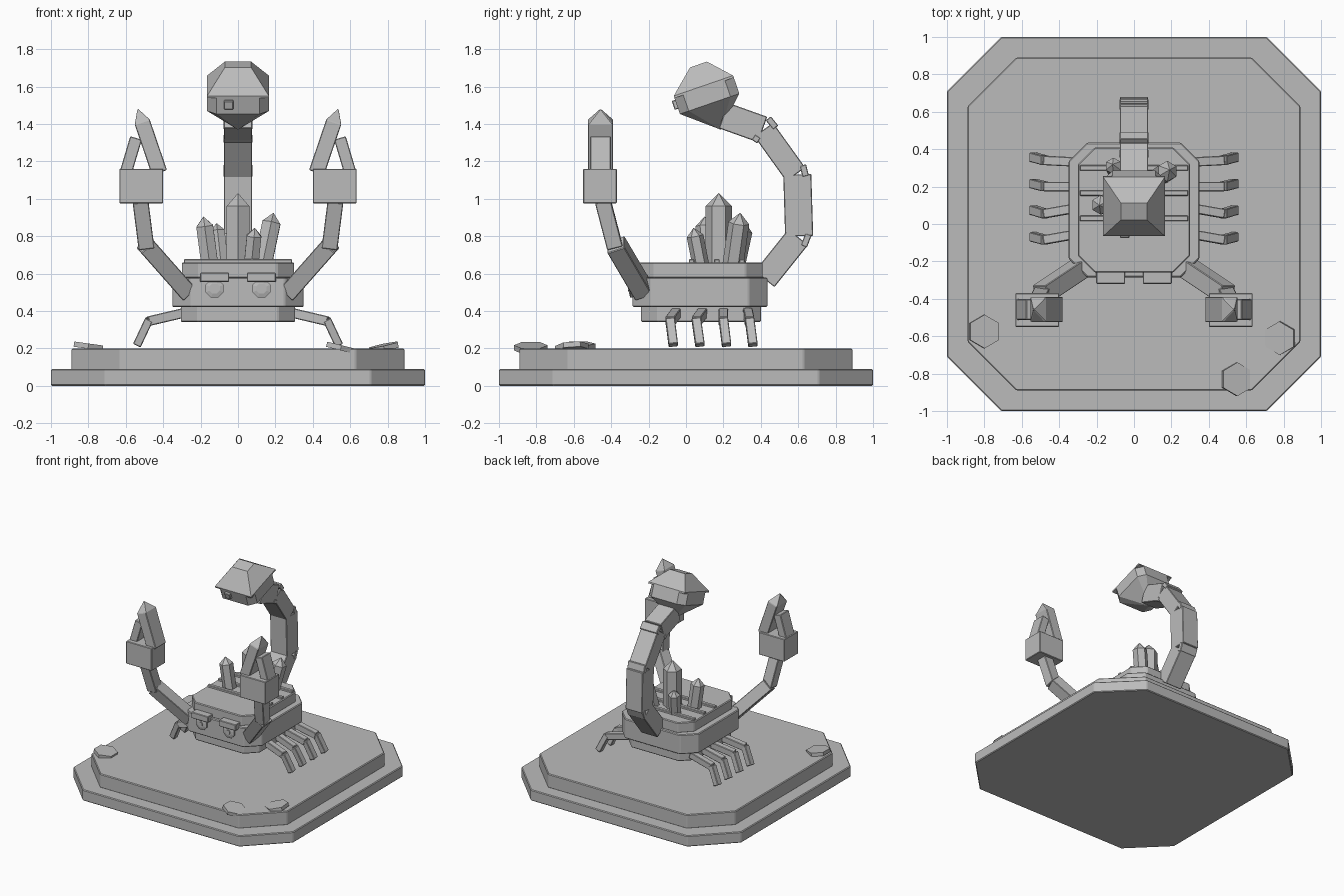
import bpy, bmesh, math
from mathutils import Vector, Matrix

cube = bpy.data.objects.get("Cube")
if cube:
    bpy.data.objects.remove(cube, do_unlink=True)

stone = bpy.data.materials.new("stone grey")
stone.use_nodes = True
GREY = (0.5, 0.5, 0.5, 1)
stone.diffuse_color = GREY
stone.node_tree.nodes["Principled BSDF"].inputs["Base Color"].default_value = GREY


def add(name, bm, matrix=None, bevel=0.0):
    """Turn a bmesh into a flat-shaded object, optionally with fine bevels."""
    bmesh.ops.recalc_face_normals(bm, faces=bm.faces)
    mesh = bpy.data.meshes.new(name)
    bm.to_mesh(mesh)
    bm.free()
    mesh.materials.append(stone)
    ob = bpy.data.objects.new(name, mesh)
    bpy.context.collection.objects.link(ob)
    if matrix:
        ob.matrix_world = matrix
    if bevel:
        mod = ob.modifiers.new("edge_bevel", "BEVEL")
        mod.width = bevel
        mod.segments = 1
    return ob


def loft(name, rings, matrix=None, bevel=0.0):
    """Skin closed rings of equal point count and cap both ends."""
    bm = bmesh.new()
    loops = [[bm.verts.new(p) for p in ring] for ring in rings]
    n = len(loops[0])
    for lo, hi in zip(loops, loops[1:]):
        for i in range(n):
            j = (i + 1) % n
            bm.faces.new((lo[i], lo[j], hi[j], hi[i]))
    bm.faces.new(loops[0][::-1])
    bm.faces.new(loops[-1])
    bmesh.ops.remove_doubles(bm, verts=bm.verts, dist=0.0005)
    return add(name, bm, matrix, bevel)


def chamfered(hx, hy, cut, z, cy=0.0):
    """Rectangle ring with cut corners."""
    a, b = hx - cut, hy - cut
    pts = [(a, -hy), (hx, -b), (hx, b), (a, hy), (-a, hy), (-hx, b), (-hx, -b), (-a, -hy)]
    return [(x, y + cy, z) for x, y in pts]


def slab(name, hx, y0, y1, cut, z0, z1):
    hy, cy = (y1 - y0) / 2, (y0 + y1) / 2
    return loft(name, [chamfered(hx, hy, cut, z, cy) for z in (z0, z1)], bevel=0.006)


def square(w, t, z):
    return [(-w / 2, -t / 2, z), (w / 2, -t / 2, z), (w / 2, t / 2, z), (-w / 2, t / 2, z)]


def box(name, lo, hi, bevel=0.004):
    lo, hi = Vector(lo), Vector(hi)
    size, mid = hi - lo, (lo + hi) / 2
    rings = [square(size.x, size.y, s * size.z / 2) for s in (-1, 1)]
    return loft(name, rings, Matrix.Translation(mid), bevel)


def frame(a, b, ref):
    """Matrix at a, z toward b, x close to ref."""
    z = (b - a).normalized()
    x = (ref - z * ref.dot(z)).normalized()
    return Matrix.Translation(a) @ Matrix((x, z.cross(x), z)).transposed().to_4x4()


def beam(name, a, b, w, t, ref, point=0.0, bevel=0.004):
    """Square bar from a to b, with an optional pointed end."""
    a, b = Vector(a), Vector(b)
    length = (b - a).length
    rings = [square(w, t, 0), square(w, t, length)]
    if point:
        rings.append(square(0, 0, length + point))
    return loft(name, rings, frame(a, b, Vector(ref)), bevel)


def ngon(r, z, n=6, turn=0.5):
    return [(r * math.cos((i + turn) * math.tau / n), r * math.sin((i + turn) * math.tau / n), z)
            for i in range(n)]


X, Y = (1, 0, 0), (0, 1, 0)

# Stepped octagonal plinth
slab("plinth_lower", 1.0, -1.0, 1.0, 0.29, 0, 0.09)
slab("plinth_upper", 0.89, -0.89, 0.89, 0.26, 0.085, 0.2)

# Loose hexagonal stones on the plinth
for i, (x, y, z, tx, ty) in enumerate([(-0.8, -0.575, 0.212, 0.0, 8),
                                       (0.78, -0.61, 0.205, 4, -12),
                                       (0.55, -0.83, 0.203, 0, 14)]):
    tilt = Matrix.Rotation(math.radians(ty), 4, "Y") @ Matrix.Rotation(math.radians(tx), 4, "X")
    loft(f"loose_stone_{i + 1}", [ngon(0.09, -0.014), ngon(0.09, 0.014)],
         Matrix.Translation((x, y, z)) @ tilt)

# Body: belly, shell and raised back
slab("belly", 0.305, -0.24, 0.4, 0.09, 0.34, 0.43)
slab("shell", 0.35, -0.285, 0.435, 0.1, 0.42, 0.58)
slab("back_plate", 0.3, -0.26, 0.41, 0.09, 0.575, 0.66)
for i, y in enumerate((0.03, 0.165, 0.3)):
    box(f"back_ridge_{i + 1}", (-0.29, y - 0.015, 0.65), (0.29, y + 0.015, 0.677))

# Crystals: base, tip, radius
for i, (base, tip, r) in enumerate([((0, 0.175, 0.64), (0, 0.175, 1.03), 0.07),
                                    ((-0.15, 0.11, 0.64), (-0.185, 0.1, 0.905), 0.052),
                                    ((0.13, 0.25, 0.64), (0.19, 0.29, 0.925), 0.056),
                                    ((0.07, 0.08, 0.64), (0.09, 0.04, 0.845), 0.045),
                                    ((-0.09, 0.27, 0.64), (-0.115, 0.32, 0.87), 0.045)]):
    a, b = Vector(base), Vector(tip)
    h = (b - a).length
    loft(f"crystal_{i + 1}", [ngon(r, 0), ngon(r, h - r), ngon(0, h)], frame(a, b, Vector(X)))

# Tail segments in the middle plane: start, end, thickness
tail = [((0.42, 0.57), (0.6, 0.795), 0.135), ((0.605, 0.8), (0.595, 1.13), 0.15),
        ((0.587, 1.13), (0.415, 1.37), 0.125), ((0.41, 1.37), (0.2, 1.445), 0.145)]
for i, (a, b, t) in enumerate(tail):
    beam(f"tail_segment_{i + 1}", (0, *a), (0, *b), 0.15, t, X)

# Collars on the outer side of the tail joints
for i, (a, b) in enumerate([((0.63, 0.745), (0.655, 0.81)), ((0.64, 1.12), (0.625, 1.18)),
                            ((0.48, 1.38), (0.44, 1.43)), ((0.39, 1.31), (0.36, 1.33))]):
    beam(f"tail_collar_{i + 1}", (0, *a), (0, *b), 0.154, 0.035, X)

# Tail head: tilted, with a faceted lower bulb and a square cap
head = Matrix.Translation((0, 0.11, 1.555)) @ Matrix.Rotation(math.radians(19), 4, "X")
loft("tail_bulb", [chamfered(0.001, 0.001, 0.0003, -0.2, 0.012),
                   chamfered(0.165, 0.168, 0.05, -0.05),
                   chamfered(0.165, 0.168, 0.05, 0.05)], head)
loft("tail_cap", [square(0.33, 0.335, 0.04), square(0.33, 0.335, 0.052),
                  [(x, y + 0.012, z) for x, y, z in square(0.14, 0.095, 0.168)]], head)
box("tail_stud", (-0.075, -0.07, 1.485), (-0.025, 0.0, 1.535)).rotation_euler.x = math.radians(19)

for side, s in (("left", 1), ("right", -1)):
    # Eyes: hooded octagonal sockets with a pupil
    box(f"{side}_brow", (s * 0.125 - 0.077, -0.32, 0.555), (s * 0.125 + 0.077, -0.25, 0.605))
    eye = Matrix.Translation((s * 0.125, -0.27, 0.52)) @ Matrix.Rotation(math.pi / 2, 4, "X")
    loft(f"{side}_eye", [ngon(0.052, 0, 8), ngon(0.052, 0.028, 8), ngon(0.03, 0.034, 8)], eye)
    loft(f"{side}_pupil", [ngon(0.018, 0, 8), ngon(0.018, 0.04, 8)], eye)

    # Arm and claw
    beam(f"{side}_upper_arm", (s * 0.27, -0.225, 0.5), (s * 0.495, -0.375, 0.755), 0.1, 0.095, Y)
    beam(f"{side}_forearm", (s * 0.49, -0.38, 0.74), (s * 0.522, -0.445, 0.99), 0.085, 0.085, Y)
    box(f"{side}_palm", (s * 0.517 - 0.117, -0.55, 0.975), (s * 0.517 + 0.117, -0.37, 1.16))
    beam(f"{side}_long_finger", (s * 0.42, -0.457, 1.14), (s * 0.512, -0.457, 1.41),
         0.135, 0.085, Y, point=0.077)
    beam(f"{side}_short_finger", (s * 0.6, -0.457, 1.14), (s * 0.545, -0.457, 1.325),
         0.11, 0.065, Y)

    # Four jointed legs
    for i, (root, knee, foot) in enumerate([(-0.05, -0.085, -0.068), (0.09, 0.055, 0.075),
                                            (0.2, 0.2, 0.217), (0.33, 0.34, 0.358)]):
        k = (s * 0.48, knee, 0.345)
        beam(f"{side}_thigh_{i + 1}", (s * 0.28, root, 0.392), k, 0.05, 0.052, Y)
        beam(f"{side}_shin_{i + 1}", (s * 0.475, knee, 0.355), (s * 0.54, foot, 0.217),
             0.05, 0.045, Y)
